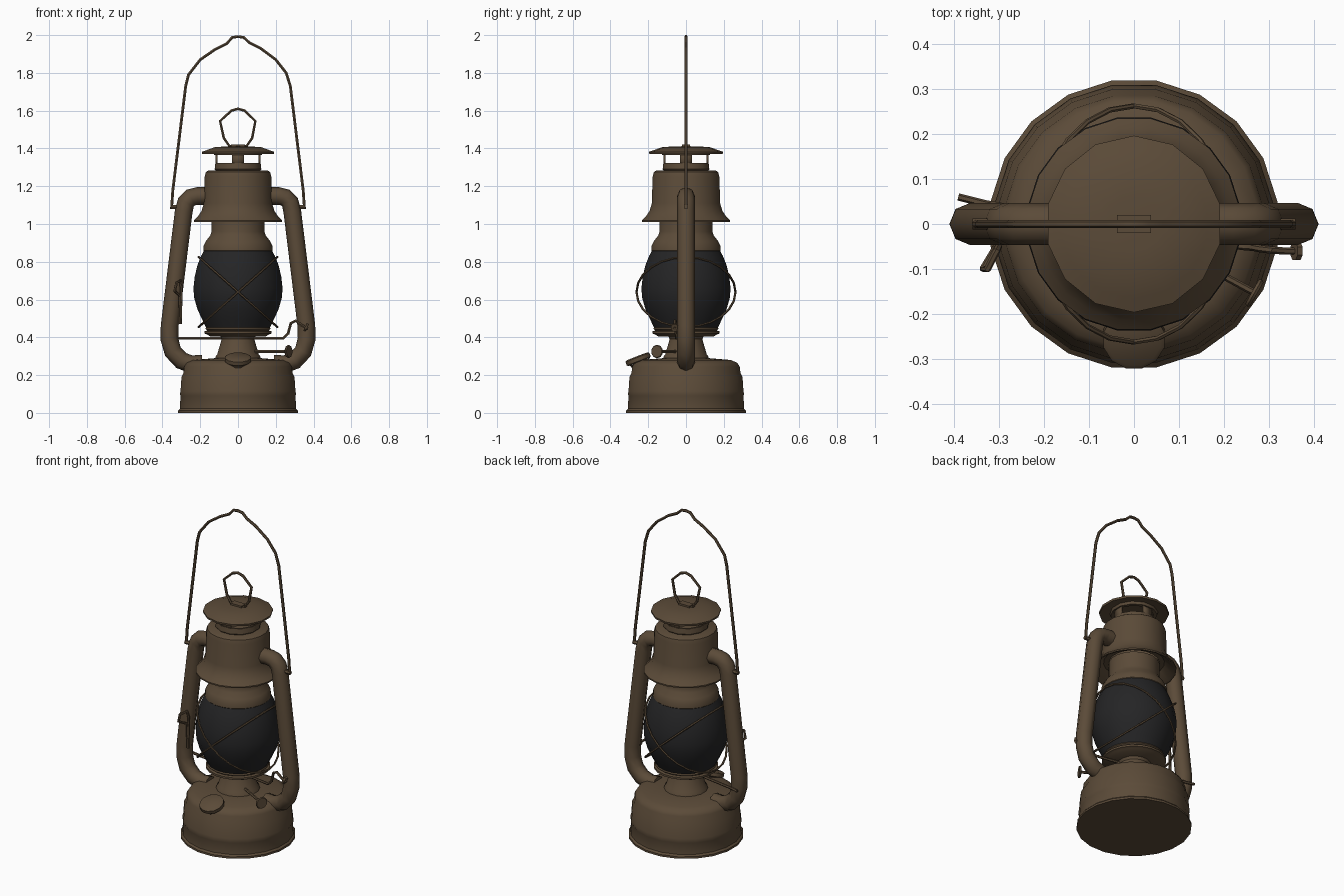
import bpy, bmesh, math
from mathutils import Vector

if "Cube" in bpy.data.objects:
    bpy.data.objects.remove(bpy.data.objects["Cube"])


def material(name, rgb):
    m = bpy.data.materials.new(name)
    m.diffuse_color = (*rgb, 1)
    m.use_nodes = True
    m.node_tree.nodes["Principled BSDF"].inputs["Base Color"].default_value = m.diffuse_color
    return m


BROWN = material("aged_brown_metal", (0.105, 0.070, 0.040))
BLACK = material("smoked_glass", (0.018, 0.018, 0.019))


def finish(ob, mat, angle=40):
    ob.data.materials.clear()
    ob.data.materials.append(mat)
    bpy.ops.object.select_all(action='DESELECT')
    ob.select_set(True)
    bpy.context.view_layer.objects.active = ob
    bpy.ops.object.shade_smooth_by_angle(angle=math.radians(angle))
    return ob


def lathe(name, profile, segs, mat=BROWN, keep=None, thick=0, origin=(0, 0, 0), axis=(0, 0, 1)):
    """Revolve (radius, height) points; radius 0 closes the end, keep(i) filters columns."""
    bm = bmesh.new()
    rings = []
    for r, z in profile:
        if r == 0:
            rings.append([bm.verts.new((0, 0, z))] * segs)
        else:
            rings.append([bm.verts.new((r * math.cos(a), r * math.sin(a), z))
                          for a in (2 * math.pi * (i - 0.5) / segs for i in range(segs))])
    for lo, hi in zip(rings, rings[1:]):
        for i in range(segs):
            if keep is None or keep(i):
                j = (i + 1) % segs
                bm.faces.new(dict.fromkeys((lo[i], lo[j], hi[j], hi[i])))
    loose = [v for v in bm.verts if not v.link_faces]
    bmesh.ops.delete(bm, geom=loose, context='VERTS')
    bm.normal_update()
    me = bpy.data.meshes.new(name)
    bm.to_mesh(me)
    bm.free()
    ob = bpy.data.objects.new(name, me)
    bpy.context.collection.objects.link(ob)
    ob.location = origin
    ob.rotation_euler = Vector(axis).to_track_quat('Z', 'Y').to_euler()
    if thick:
        mod = ob.modifiers.new("thickness", 'SOLIDIFY')
        mod.thickness = thick
    return finish(ob, mat)


def tube(name, points, radius, closed=False, res=1):
    """Round bar swept along a path of points."""
    cu = bpy.data.curves.new(name, 'CURVE')
    cu.dimensions = '3D'
    cu.bevel_depth = radius
    cu.bevel_resolution = res
    cu.use_fill_caps = True
    sp = cu.splines.new('POLY')
    sp.points.add(len(points) - 1)
    for p, co in zip(sp.points, points):
        p.co = (*co, 1)
    sp.use_cyclic_u = closed
    ob = bpy.data.objects.new(name, cu)
    bpy.context.collection.objects.link(ob)
    bpy.ops.object.select_all(action='DESELECT')
    ob.select_set(True)
    bpy.context.view_layer.objects.active = ob
    bpy.ops.object.convert(target='MESH')
    return finish(bpy.context.object, BROWN, 50)


# Fuel tank and burner
lathe("fuel_tank", [(0, 0), (.322, 0), (.322, .012), (.312, .022), (.308, .09), (.312, .10),
                    (.308, .115), (.303, .19), (.292, .21), (.288, .245), (.275, .265),
                    (.24, .28), (.12, .29), (0, .29)], 20)
lathe("burner_cone", [(.125, .28), (.12, .30), (.112, .31), (.088, .39), (.10, .415), (0, .42)], 16)
lathe("globe_plate", [(0, .405), (.15, .405), (.165, .415), (.18, .42), (.18, .432),
                      (.165, .436), (.175, .445), (.17, .455), (0, .455)], 20)

# Glass globe
lathe("glass_globe", [(0, .44), (.165, .44), (.19, .49), (.218, .55), (.235, .61), (.239, .66),
                      (.232, .72), (.218, .78), (.198, .83), (.18, .865), (0, .865)], 20, BLACK)

# Chimney, hood, vent and cap
lathe("chimney_collar", [(0, .85), (.178, .85), (.186, .86), (.184, .885), (.172, .91),
                         (.148, .94), (.142, .96), (.142, 1.05)], 20)
lathe("chimney_hood", [(.14, 1.06), (.17, 1.06), (.225, 1.012), (.237, 1.01), (.237, 1.018),
                       (.215, 1.04), (.195, 1.07), (.183, 1.11), (.179, 1.25), (.172, 1.275),
                       (.16, 1.283), (0, 1.285)], 20)
lathe("vent_ring", [(.115, 1.275), (.128, 1.29), (.124, 1.322), (.112, 1.322), (.108, 1.28)], 12)
lathe("vent_posts", [(.122, 1.30), (.122, 1.385)], 12, keep=lambda i: i % 3 == 0, thick=.01)
lathe("vent_top_ring", [(.110, 1.385), (.110, 1.364), (.130, 1.364), (.135, 1.38)], 12)
lathe("vent_cap", [(0, 1.38), (.13, 1.38), (.194, 1.370), (.196, 1.382), (.165, 1.393),
                   (.125, 1.407), (.06, 1.411), (0, 1.412)], 14)

# Cap lifting ring with its clip
tube("cap_ring", [(-.045, 0, 1.412), (-.075, 0, 1.455), (-.095, 0, 1.545), (-.035, 0, 1.60),
                  (0, 0, 1.61), (.035, 0, 1.60), (.092, 0, 1.545), (.075, 0, 1.455),
                  (.045, 0, 1.412)], .008, closed=True)
bpy.ops.mesh.primitive_cube_add(size=1, location=(0, 0, 1.415))
clip = bpy.context.object
clip.name = "ring_clip"
clip.scale = (.075, .04, .014)
finish(clip, BROWN)

# Side air tubes
for s, side in ((-1, "left"), (1, "right")):
    path = [(.14, 1.148), (.215, 1.148), (.25, 1.14), (.275, 1.115), (.287, 1.07), (.362, .46),
            (.363, .39), (.345, .325), (.30, .277), (.25, .258), (.19, .26)]
    tube(side + "_air_tube", [(s * x, 0, z) for x, z in path], .047, res=2)
    # Bail ear on the outside of the tube
    tube(side + "_bail_pivot", [(s * .28, 0, 1.09), (s * .358, 0, 1.09)], .012)

# Wire bail handle
tube("bail_handle", [(-.352, 0, 1.08), (-.345, 0, 1.18), (-.277, 0, 1.73), (-.262, 0, 1.79),
                     (-.20, 0, 1.87), (-.12, 0, 1.925), (-.06, 0, 1.955), (-.03, 0, 1.988),
                     (0, 0, 1.992), (.03, 0, 1.988), (.06, 0, 1.96), (.12, 0, 1.93),
                     (.20, 0, 1.87), (.255, 0, 1.80), (.277, 0, 1.73), (.345, 0, 1.18),
                     (.352, 0, 1.08)], .0085)

# Two tilted guard wires crossing at the front and back of the globe
for s, side in ((-1, "first"), (1, "second")):
    ring = []
    for i in range(24):
        t = 2 * math.pi * i / 24
        ring.append((.208 * math.cos(t), .262 * math.sin(t), .64 + s * .185 * math.cos(t)))
    tube(side + "_guard_wire", ring, .006, closed=True)

# Globe lift lever
tube("lift_lever", [(-.39, .06, .395), (-.33, .045, .395), (.24, -.05, .395), (.265, -.052, .42),
                    (.28, -.055, .475), (.305, -.058, .488), (.335, -.06, .465),
                    (.37, -.06, .445)], .008)
lathe("lever_knob", [(0, 0), (.022, 0), (.022, .012), (0, .012)], 8,
      origin=(.355, -.06, .455), axis=(.9, 0, -.4))

# Hook hanging beside the left tube
tube("side_hook", [(-.305, -.05, .47), (-.308, -.055, .62), (-.335, -.10, .645), (-.325, -.10, .69),
                   (-.305, -.06, .70), (-.30, -.05, .66), (-.305, -.05, .47)], .008)

# Wick winder
tube("wick_shaft", [(.06, -.04, .325), (.272, -.155, .325)], .008)
lathe("wick_knob", [(0, 0), (.032, 0), (.036, .006), (.032, .012), (0, .012)], 10,
      origin=(.262, -.15, .325), axis=(.87, -.49, 0))

# Tilted filler neck and cap
tilt = (0, -.36, .93)
lathe("filler_neck", [(.045, -.075), (.05, -.02), (.058, 0)], 12, origin=(0, -.245, .27), axis=tilt)
lathe("filler_cap", [(0, -.006), (.062, -.006), (.07, 0), (.07, .02), (.06, .026), (0, .027)], 12,
      origin=(0, -.25, .275), axis=tilt)
